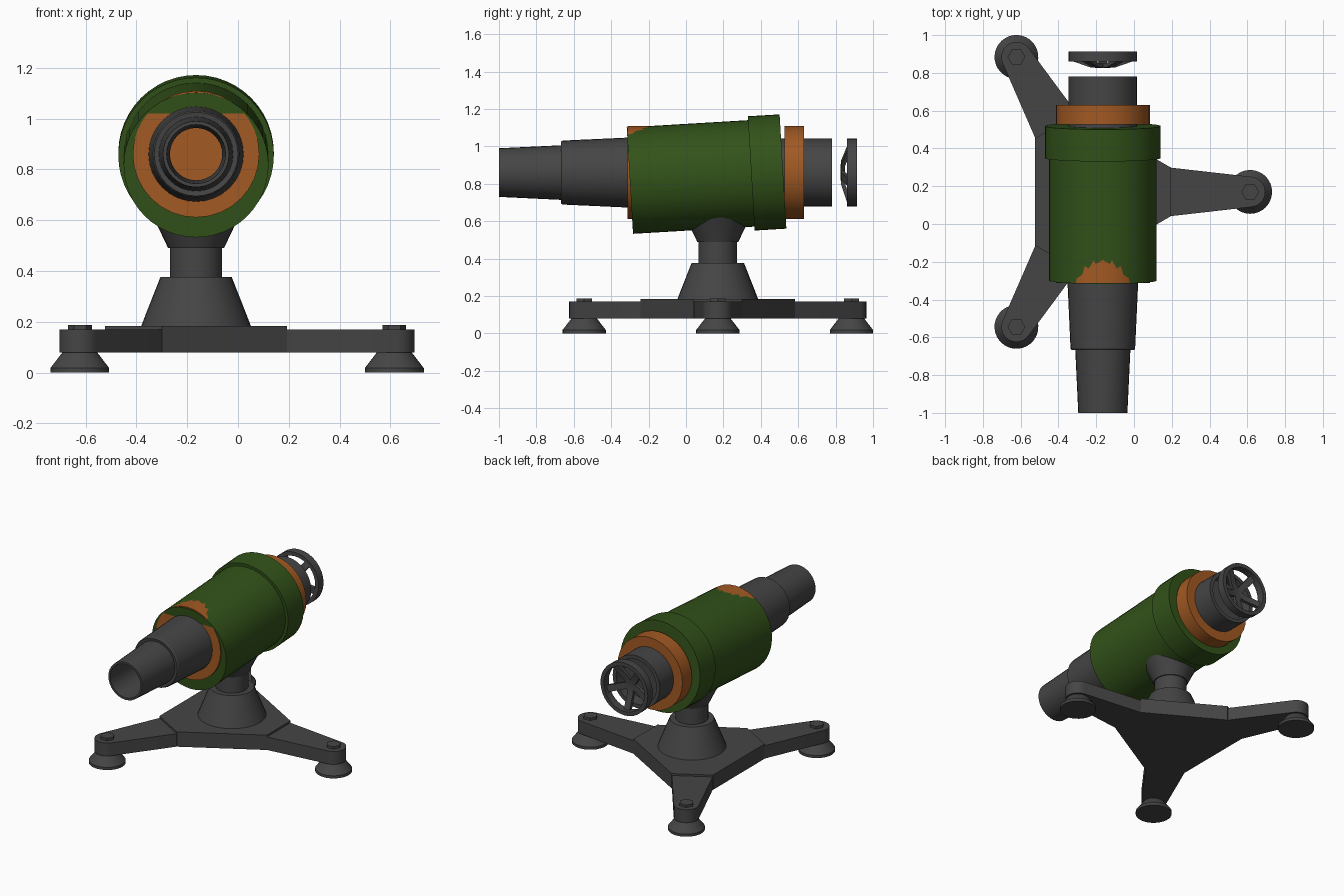
import bpy, bmesh
from math import pi, cos, sin, radians
from mathutils import Matrix, Vector

if "Cube" in bpy.data.objects:
    bpy.data.objects.remove(bpy.data.objects["Cube"])


def material(name, rgb):
    m = bpy.data.materials.new(name)
    m.diffuse_color = (*rgb, 1)
    m.use_nodes = True
    m.node_tree.nodes["Principled BSDF"].inputs["Base Color"].default_value = m.diffuse_color
    return m


DARK = material("dark_grey", (0.06, 0.06, 0.06))
GREEN = material("green", (0.032, 0.085, 0.01))
ORANGE = material("orange", (0.36, 0.10, 0.016))


def finish(bm, name, mat, matrix, smooth=True):
    bmesh.ops.remove_doubles(bm, verts=bm.verts, dist=1e-5)
    bm.transform(matrix)
    bmesh.ops.recalc_face_normals(bm, faces=bm.faces)
    me = bpy.data.meshes.new(name)
    bm.to_mesh(me)
    bm.free()
    me.materials.append(mat)
    ob = bpy.data.objects.new(name, me)
    bpy.context.collection.objects.link(ob)
    if smooth:
        bpy.ops.object.select_all(action='DESELECT')
        ob.select_set(True)
        bpy.context.view_layer.objects.active = ob
        bpy.ops.object.shade_smooth_by_angle(angle=radians(30))
    return ob


def lathe(name, profile, mat, matrix, n=32, loop=False):
    """Revolve (radius, height) points; solid with end caps, or a closed tube."""
    bm = bmesh.new()
    rings = [[bm.verts.new((r * cos(2 * pi * i / n), r * sin(2 * pi * i / n), t))
              for i in range(n)] for r, t in profile]
    pairs = list(zip(rings, rings[1:]))
    if loop:
        pairs.append((rings[-1], rings[0]))
    else:
        bm.faces.new(rings[0])
        bm.faces.new(rings[-1])
    for a, b in pairs:
        for i in range(n):
            j = (i + 1) % n
            bm.faces.new((a[i], a[j], b[j], b[i]))
    return finish(bm, name, mat, matrix, n > 8)


def prism(name, outline, lo, hi, mat, matrix):
    """Extrude a flat outline between two heights."""
    bm = bmesh.new()
    a = [bm.verts.new((x, y, lo)) for x, y in outline]
    b = [bm.verts.new((x, y, hi)) for x, y in outline]
    bm.faces.new(a)
    bm.faces.new(b)
    for i in range(len(a)):
        j = (i + 1) % len(a)
        bm.faces.new((a[i], a[j], b[j], b[i]))
    return finish(bm, name, mat, matrix)


def move(x, y, z):
    return Matrix.Translation((x, y, z))


# Tripod: hub, three legs, screws and feet
base = move(-0.21, 0.17, 0)
R = 0.825
spin = [Matrix.Rotation(k * 2 * pi / 3, 4, 'Z') for k in range(3)]
hub = []
for m in spin:
    for y in (-0.13, 0.13):
        v = m @ Vector((0.403, y, 0))
        hub.append((v.x, v.y))
prism("tripod_hub", hub, 0.08, 0.183, DARK, base)
leg = [(0.39, 0.13), (0.39, -0.13)]
leg += [(R + 0.08 * cos(a), 0.08 * sin(a))
        for a in (radians(-84 + 14 * i) for i in range(13))]
for k, m in enumerate(spin):
    prism(f"leg_{k + 1}", leg, 0.08, 0.17, DARK, base @ m)
    at = base @ m @ move(R, 0, 0)
    lathe(f"leg_screw_{k + 1}", [(0.047, 0.165), (0.047, 0.187)], DARK, at, n=6)
    lathe(f"foot_{k + 1}", [(0.116, 0), (0.116, 0.018), (0.066, 0.083)], DARK, at)

# Pedestal with flared saddle
lathe("pedestal", [(0.217, 0.18), (0.2, 0.225), (0.14, 0.377), (0.103, 0.377),
                   (0.103, 0.49), (0.11, 0.49), (0.148, 0.57), (0.18, 0.63)],
      DARK, move(-0.165, 0.17, 0))

# Level barrel assembly, revolved around the y direction
AX, AZ = -0.165, 0.86
level = move(AX, 0, AZ) @ Matrix.Rotation(-pi / 2, 4, 'X')
lathe("barrel_front", [(0.103, -0.31), (0.103, -0.66), (0.116, -1.0), (0.13, -1.0),
                       (0.146, -0.665), (0.165, -0.668), (0.171, -0.66),
                       (0.187, -0.31)], DARK, level, loop=True)
lathe("inner_drum", [(0.249, -0.312), (0.249, 0.40)], ORANGE, level)
lathe("rear_ring", [(0.249, 0.526), (0.249, 0.63)], ORANGE, level)
lathe("rear_tube", [(0.181, 0.45), (0.181, 0.781), (0.155, 0.781), (0.15, 0.70)],
      DARK, level)

# Tilted sleeve with a thicker rear collar
tilt = radians(3.4)
slant = move(AX, -0.30, 0.817) @ Matrix.Rotation(-(pi / 2 - tilt), 4, 'X')
lathe("sleeve", [(0.285, 0), (0.285, 0.67)], GREEN, slant, n=48)
lathe("sleeve_collar", [(0.306, 0.65), (0.306, 0.82)], GREEN, slant, n=48)

# Rear guard: rim with dished spokes
lathe("guard_rim", [(0.182, 0.861), (0.182, 0.914), (0.155, 0.914), (0.155, 0.861)],
      DARK, level, loop=True)
spoke = [(0, 0.826), (0.06, 0.828), (0.165, 0.863), (0.165, 0.89), (0.06, 0.85), (0, 0.848)]
for k in range(5):
    turn = Matrix.Rotation(pi / 2 + k * 2 * pi / 5, 4, 'Z') @ Matrix.Rotation(pi / 2, 4, 'X')
    prism(f"guard_spoke_{k + 1}", spoke, -0.022, 0.022, DARK, level @ turn)
